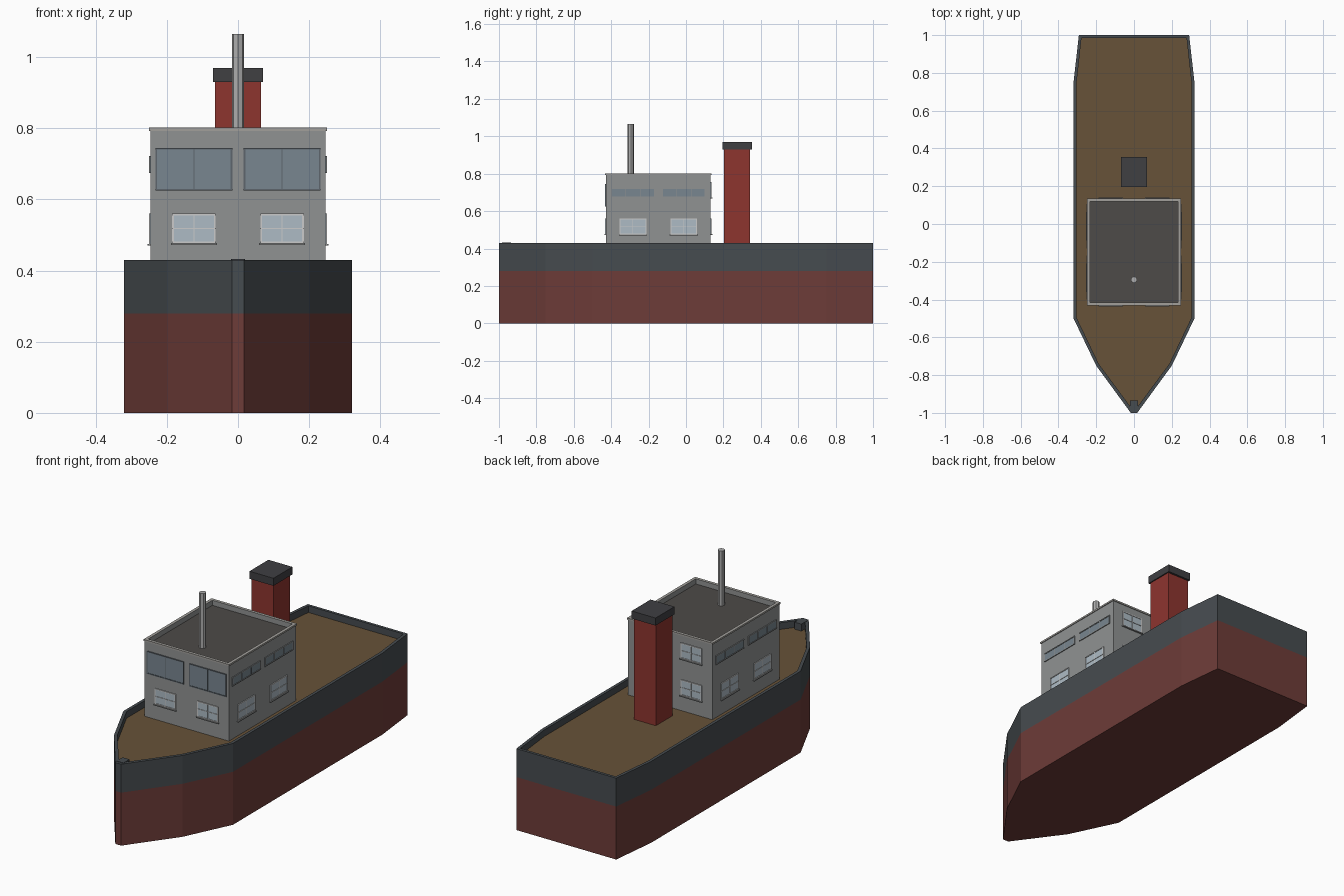
import bpy, bmesh
from math import pi
from mathutils import Matrix, Vector

if "Cube" in bpy.data.objects:
    bpy.data.objects.remove(bpy.data.objects["Cube"])


def mat(name, r, g, b):
    m = bpy.data.materials.new(name)
    m.diffuse_color = (r, g, b, 1)
    m.use_nodes = True
    m.node_tree.nodes["Principled BSDF"].inputs["Base Color"].default_value = m.diffuse_color
    return m


RED = mat("hull_red", 0.155, 0.045, 0.04)
DARK = mat("hull_dark", 0.062, 0.072, 0.08)
DECK = mat("deck_brown", 0.135, 0.085, 0.04)
WALL = mat("wall_grey", 0.28, 0.29, 0.29)
ROOF = mat("roof_dark", 0.075, 0.07, 0.065)
TRIM = mat("trim_grey", 0.36, 0.35, 0.33)
BRICK = mat("funnel_red", 0.27, 0.035, 0.028)
CAP = mat("cap_black", 0.05, 0.05, 0.055)
GLASS = mat("glass_pale", 0.42, 0.5, 0.56)
BRIDGE = mat("glass_dark", 0.19, 0.24, 0.28)
FRAME = mat("frame_pale", 0.6, 0.6, 0.58)
SLATE = mat("frame_dark", 0.11, 0.13, 0.15)
METAL = mat("mast_grey", 0.42, 0.42, 0.42)


def finish(name, bm, mats):
    bmesh.ops.recalc_face_normals(bm, faces=bm.faces)
    me = bpy.data.meshes.new(name)
    bm.to_mesh(me)
    bm.free()
    for m in mats:
        me.materials.append(m)
    ob = bpy.data.objects.new(name, me)
    bpy.context.collection.objects.link(ob)
    return ob


def add_box(bm, lo, hi, mi=0, M=Matrix()):
    lo, hi = Vector(lo), Vector(hi)
    T = M @ Matrix.Translation((lo + hi) / 2) @ Matrix.Diagonal((*(hi - lo), 1))
    for v in bmesh.ops.create_cube(bm, size=1, matrix=T)["verts"]:
        for f in v.link_faces:
            f.material_index = mi


def box(name, lo, hi, m):
    bm = bmesh.new()
    add_box(bm, lo, hi)
    return finish(name, bm, [m])


def shell(name, rings, band_mats, mats):
    """Stack of (outline, z) rings joined by bands, closed at both ends.
    band_mats: bottom face, each band, top face."""
    bm = bmesh.new()
    loops = [[bm.verts.new((x, y, z)) for x, y in pts] for pts, z in rings]
    bm.faces.new(loops[0]).material_index = band_mats[0]
    n = len(loops[0])
    for k in range(len(loops) - 1):
        a, b = loops[k], loops[k + 1]
        for i in range(n):
            j = (i + 1) % n
            bm.faces.new((a[i], a[j], b[j], b[i])).material_index = band_mats[k + 1]
    bm.faces.new(loops[-1]).material_index = band_mats[-1]
    return finish(name, bm, mats)


def mirrored(half):
    return half + [(-x, y) for x, y in reversed(half)]


def rect(hx, hy, cy):
    return [(-hx, cy - hy), (hx, cy - hy), (hx, cy + hy), (-hx, cy + hy)]


# Hull with bulwark and sunken deck
outer = mirrored([(0.017, -1), (0.2, -0.75), (0.32, -0.5), (0.32, 0.75), (0.292, 1)])
inner = mirrored([(0.011, -0.978), (0.187, -0.74), (0.304, -0.496), (0.304, 0.749), (0.278, 0.985)])
shell("hull", [(outer, 0), (outer, 0.28), (outer, 0.43), (inner, 0.43), (inner, 0.395)],
      [0, 0, 1, 1, 1, 2], [RED, DARK, DECK])
box("bow_bitt", (-0.02, -0.985, 0.39), (0.02, -0.935, 0.432), DARK)

# Deckhouse with parapet and sunken roof
HX, HY, CY = 0.246, 0.28, -0.148
shell("deckhouse", [(rect(HX, HY, CY), 0.39), (rect(HX, HY, CY), 0.793),
                    (rect(HX + .004, HY + .004, CY), 0.793), (rect(HX + .004, HY + .004, CY), 0.802),
                    (rect(HX - .012, HY - .012, CY), 0.802), (rect(HX - .012, HY - .012, CY), 0.775)],
      [0, 0, 1, 1, 1, 0, 2], [WALL, TRIM, ROOF])


def window(name, turn, dist, u, w, z0, z1, cols, rows, glass, frame, t=0.005, sill=True):
    """Framed window on a wall turned about the house centre."""
    bm = bmesh.new()
    M = Matrix.Translation((0, CY, 0)) @ Matrix.Rotation(turn, 4, "Z")
    a, b, d = u - w / 2, u + w / 2, -dist
    add_box(bm, (a, d - .002, z0), (b, d + .004, z1), 0, M)
    for i in range(cols + 1):
        x = a + (b - a) * i / cols
        h = t / 2 if 0 < i < cols else t
        x = min(max(x, a + h / 2), b - h / 2)
        add_box(bm, (x - h / 2, d - .004, z0), (x + h / 2, d, z1), 1, M)
    for i in range(rows + 1):
        z = z0 + (z1 - z0) * i / rows
        h = t / 2 if 0 < i < rows else t
        z = min(max(z, z0 + h / 2), z1 - h / 2)
        add_box(bm, (a, d - .0045, z - h / 2), (b, d, z + h / 2), 1, M)
    if sill:
        add_box(bm, (a - .004, d - .009, z0 - .005), (b + .004, d, z0), 2, M)
    finish(name, bm, [glass, frame, WALL])


for s in (-1, 1):
    tag = "left" if s < 0 else "right"
    # Front and back windows
    window(f"bridge_window_{tag}", 0, HY, s * .124, .217, .625, .745, 2, 1, BRIDGE, SLATE, sill=False)
    window(f"front_window_{tag}", 0, HY, s * .124, .122, .477, .56, 2, 2, GLASS, FRAME)
    for lvl, z in (("lower", .477), ("upper", .672)):
        window(f"back_window_{lvl}_{tag}", pi, HY, s * .124, .122, z, z + .083, 2, 2, GLASS, FRAME)
    # Side windows, fore and aft
    for pos, q in (("fore", -1), ("aft", 1)):
        u = s * q * .136
        window(f"side_window_{pos}_{tag}", s * pi / 2, HX, u, .143, .475, .56, 2, 2, GLASS, FRAME)
        window(f"side_strip_{pos}_{tag}", s * pi / 2, HX, u, .234, .674, .722, 3, 1, BRIDGE, WALL, sill=False)

# Funnel
box("funnel", (-0.064, 0.203, 0.39), (0.064, 0.343, 0.93), BRICK)
box("funnel_cap", (-0.07, 0.196, 0.93), (0.07, 0.354, 0.97), CAP)

# Mast
bm = bmesh.new()
bmesh.ops.create_cone(bm, cap_ends=True, segments=8, radius1=0.017, radius2=0.017, depth=0.295,
                      matrix=Matrix.Translation((0, -0.295, 0.9175)))
finish("mast", bm, [METAL])
